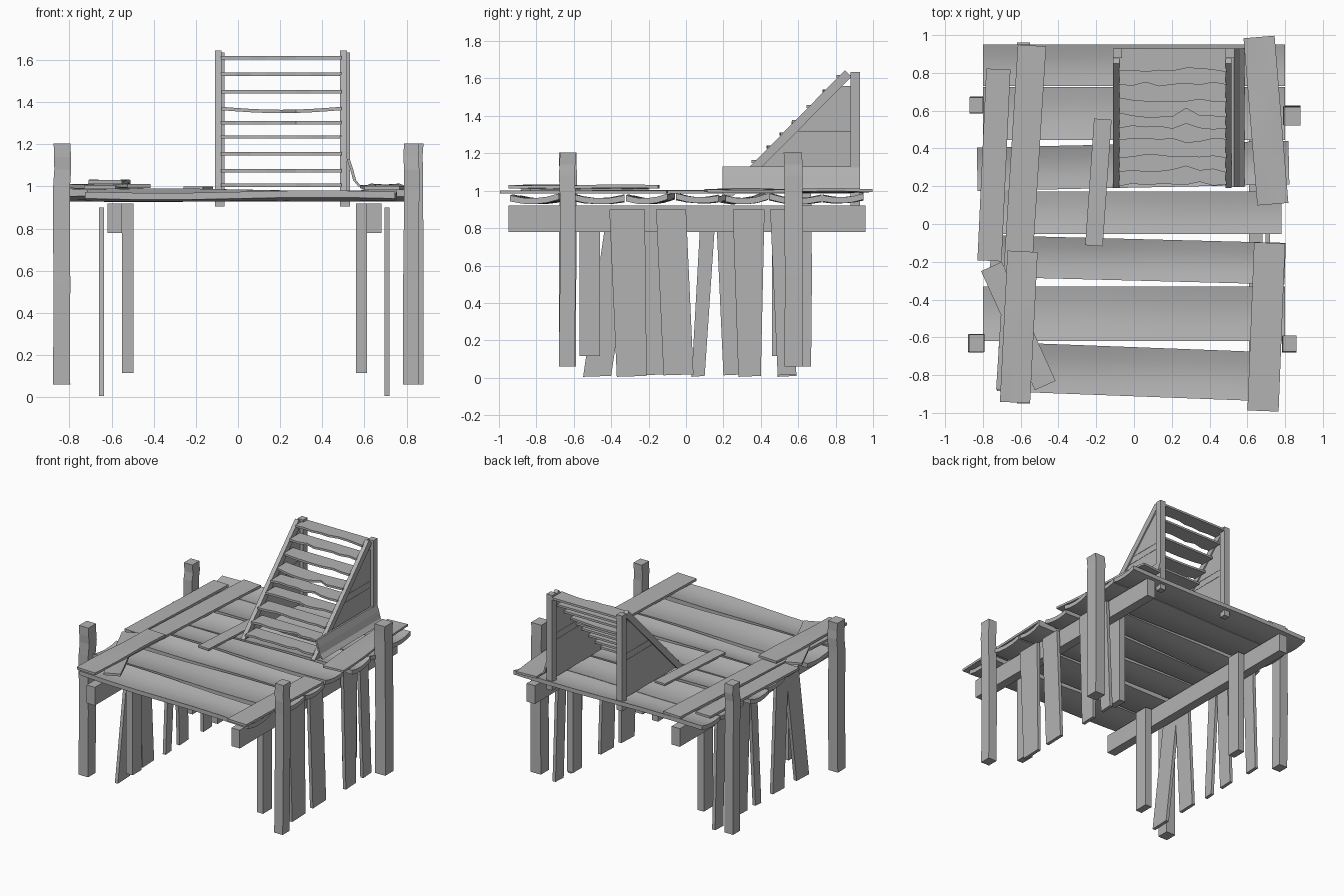
import bpy, bmesh, random
from math import sin, pi
from mathutils import Vector

random.seed(4)
cube = bpy.data.objects.get("Cube")
if cube:
    bpy.data.objects.remove(cube, do_unlink=True)

grey = bpy.data.materials.new("weathered_grey")
grey.use_nodes = True
SHADE = (0.45, 0.45, 0.45, 1)
grey.diffuse_color = SHADE
grey.node_tree.nodes["Principled BSDF"].inputs["Base Color"].default_value = SHADE


def loft(name, rings, smooth=False):
    """Skin matching closed rings and cap both ends."""
    bm = bmesh.new()
    loops = [[bm.verts.new(p) for p in ring] for ring in rings]
    for a, b in zip(loops, loops[1:]):
        for i in range(len(a)):
            j = (i + 1) % len(a)
            bm.faces.new((a[i], a[j], b[j], b[i]))
    bm.faces.new(loops[0])
    bm.faces.new(loops[-1])
    bmesh.ops.recalc_face_normals(bm, faces=bm.faces)
    mesh = bpy.data.meshes.new(name)
    bm.to_mesh(mesh)
    bm.free()
    mesh.materials.append(grey)
    obj = bpy.data.objects.new(name, mesh)
    bpy.context.collection.objects.link(obj)
    if smooth:
        bpy.ops.object.select_all(action='DESELECT')
        obj.select_set(True)
        bpy.context.view_layer.objects.active = obj
        bpy.ops.object.shade_smooth_by_angle()
    return obj


def prism(name, outline, offset):
    off = Vector(offset)
    return loft(name, [outline, [Vector(p) + off for p in outline]])


def box(name, x, y, z):
    ring = [(x[0], y[0], z[0]), (x[1], y[0], z[0]), (x[1], y[1], z[0]), (x[0], y[1], z[0])]
    return prism(name, ring, (0, 0, z[1] - z[0]))


def board(name, a, b, width, z, thick, cup=0.0, warp=0.0, roll=0.0):
    """Plank from a to b, cupped across its width and warped along its length."""
    a, b = Vector(a), Vector(b)
    side = (b - a).orthogonal().normalized() * width / 2
    n, rings = 4, []
    for k in range(7):
        t = k / 6
        mid = a.lerp(b, t)
        top, low = [], []
        for i in range(n + 1):
            s = 2 * i / n - 1
            p = mid + side * s
            h = z + cup * (s * s - 1) + warp * sin(2 * pi * t) * s + roll * s
            top.append((p.x, p.y, h))
            low.append((p.x, p.y, h - thick))
        rings.append(top + low[::-1])
    return loft(name, rings, smooth=True)


# Deck boards, running side to side: left end, right end, width, cup, roll
deck = [((-0.80, 0.84), (0.80, 0.84), 0.22, 0.015, 0.005),
        ((-0.80, 0.585), (0.80, 0.585), 0.28, 0.02, -0.005),
        ((-0.83, 0.29), (0.82, 0.325), 0.23, 0.02, 0.006),
        ((-0.80, 0.06), (0.78, 0.06), 0.225, 0.015, -0.006),
        ((-0.76, -0.17), (0.80, -0.21), 0.22, 0.02, 0.005),
        ((-0.80, -0.475), (0.80, -0.475), 0.29, 0.02, -0.005),
        ((-0.72, -0.755), (0.75, -0.81), 0.26, 0.02, 0.005)]
for i, (a, b, w, cup, roll) in enumerate(deck):
    board(f"deck_board_{i}", a, b, w, 0.98, 0.032, cup, 0.006 * (-1) ** i, roll)

# Loose planks lying over the deck
board("long_plank", (-0.655, -0.88), (-0.54, 0.945), 0.15, 1.005, 0.018)
board("front_plank", (-0.63, -0.945), (-0.59, -0.145), 0.16, 1.03, 0.018, 0.0, 0.004)
board("edge_plank", (-0.765, -0.195), (-0.718, 0.82), 0.128, 1.005, 0.018)
board("slanted_plank", (-0.47, -0.855), (-0.755, -0.225), 0.12, 1.012, 0.018, 0.0, 0.004)
board("middle_plank", (-0.212, -0.115), (-0.165, 0.555), 0.093, 1.0, 0.015)
board("back_side_plank", (0.735, 0.105), (0.662, 0.99), 0.165, 1.008, 0.016, 0.0, 0.006)
board("front_side_plank", (0.683, -0.99), (0.718, -0.1), 0.165, 1.002, 0.018)

# Corner posts, slightly crooked, rising above the deck
posts = [(-0.835, -0.63, 0.04), (0.822, -0.635, 0.036),
         (-0.835, 0.63, 0.036), (0.835, 0.575, 0.043)]
for i, (x, y, r) in enumerate(posts):
    rings = []
    for z in (0.06, 0.55, 0.98, 1.08, 1.14, 1.205):
        dx = random.uniform(-0.004, 0.004)
        dy = random.uniform(-0.004, 0.004)
        rings.append([(x + u * r + dx, y + v * (r + 0.006) + dy, z)
                      for u, v in ((-1, -1), (1, -1), (1, 1), (-1, 1))])
    loft(f"corner_post_{i}", rings)

# Rails under the deck with two legs each
for name, rail, leg in (("right", (-0.62, -0.55), (-0.55, -0.495)),
                        ("left", (0.61, 0.68), (0.56, 0.612))):
    box(f"{name}_rail", rail, (-0.95, 0.96), (0.78, 0.92))
    for end, y in (("front", (-0.57, -0.46)), ("back", (0.46, 0.57))):
        box(f"{name}_{end}_leg", leg, y, (0.115, 0.92))

# Uneven skirt planks hung outside the rails: bottom y pair, top y pair
skirts = {-0.66: [((-0.55, -0.40), (-0.42, -0.27)), ((-0.25, -0.11), (-0.30, -0.16)),
                  ((0.03, 0.10), (0.08, 0.16)), ((0.20, 0.31), (0.16, 0.28)),
                  ((0.49, 0.59), (0.46, 0.56))],
          0.695: [((-0.37, -0.21), (-0.41, -0.22)), ((-0.12, 0.04), (-0.16, 0.00)),
                  ((0.28, 0.40), (0.25, 0.42)), ((0.49, 0.59), (0.45, 0.55))]}
for x, planks in skirts.items():
    for i, (low, top) in enumerate(planks):
        z = 0.005 + 0.008 * (i % 2)
        prism(f"skirt_plank_{'left' if x > 0 else 'right'}_{i}",
              [(x, low[0], z), (x, low[1], z + 0.005), (x, top[1], 0.9), (x, top[0], 0.9)],
              (0.025, 0, 0))

# Ladder frame: uprights, sloping stringers and plank side panels
for name, x0, px in (("right", -0.11, -0.11), ("left", 0.485, 0.485)):
    box(f"{name}_upright", (px, px + 0.047), (0.88, 0.93), (0.905, 1.635))
    prism(f"{name}_stringer", [(x0, 0.19, 0.975), (x0, 0.85, 1.645), (x0, 0.885, 1.61),
                               (x0, 0.255, 0.975)], (0.032, 0, 0))
    # Side planks stacked inside the triangle
    for i, (lo, hi) in enumerate(((0.985, 1.13), (1.13, 1.27), (1.272, 1.32), (1.322, 1.56))):
        prism(f"{name}_side_panel_{i}", [(x0 + 0.01, lo - 0.75, lo), (x0 + 0.01, hi - 0.75, hi),
                                         (x0 + 0.01, 0.885, hi), (x0 + 0.01, 0.885, lo)],
              (0.012, 0, 0))

# Ladder treads with broken front edges; one of them sags
for i, z in enumerate((1.005, 1.075, 1.155, 1.235, 1.303, 1.37, 1.45, 1.532, 1.61)):
    front = z - 0.80
    sag = 0.014 if i == 5 else 0.0
    rings = []
    for k in range(9):
        t = k / 8
        x = -0.08 + 0.57 * t
        y = front + random.uniform(-0.006, 0.018) + (0.03 if i in (1, 4, 5) and k == 5 else 0)
        h = z - sag * sin(pi * t)
        back = min(front + 0.13, 0.93)
        rings.append([(x, y, h - 0.008), (x, back, h - 0.008), (x, back, h + 0.008), (x, y, h + 0.008)])
    loft(f"tread_{i}", rings)

# Bent board leaning on the ladder side
bend = ((0.585, 1.0), (0.56, 1.03), (0.547, 1.08), (0.53, 1.13))
ring = [(x, 0.195, z) for x, z in bend] + [(x - 0.014, 0.195, z) for x, z in bend[::-1]]
prism("leaning_board", ring, (0, 0.735, 0))
